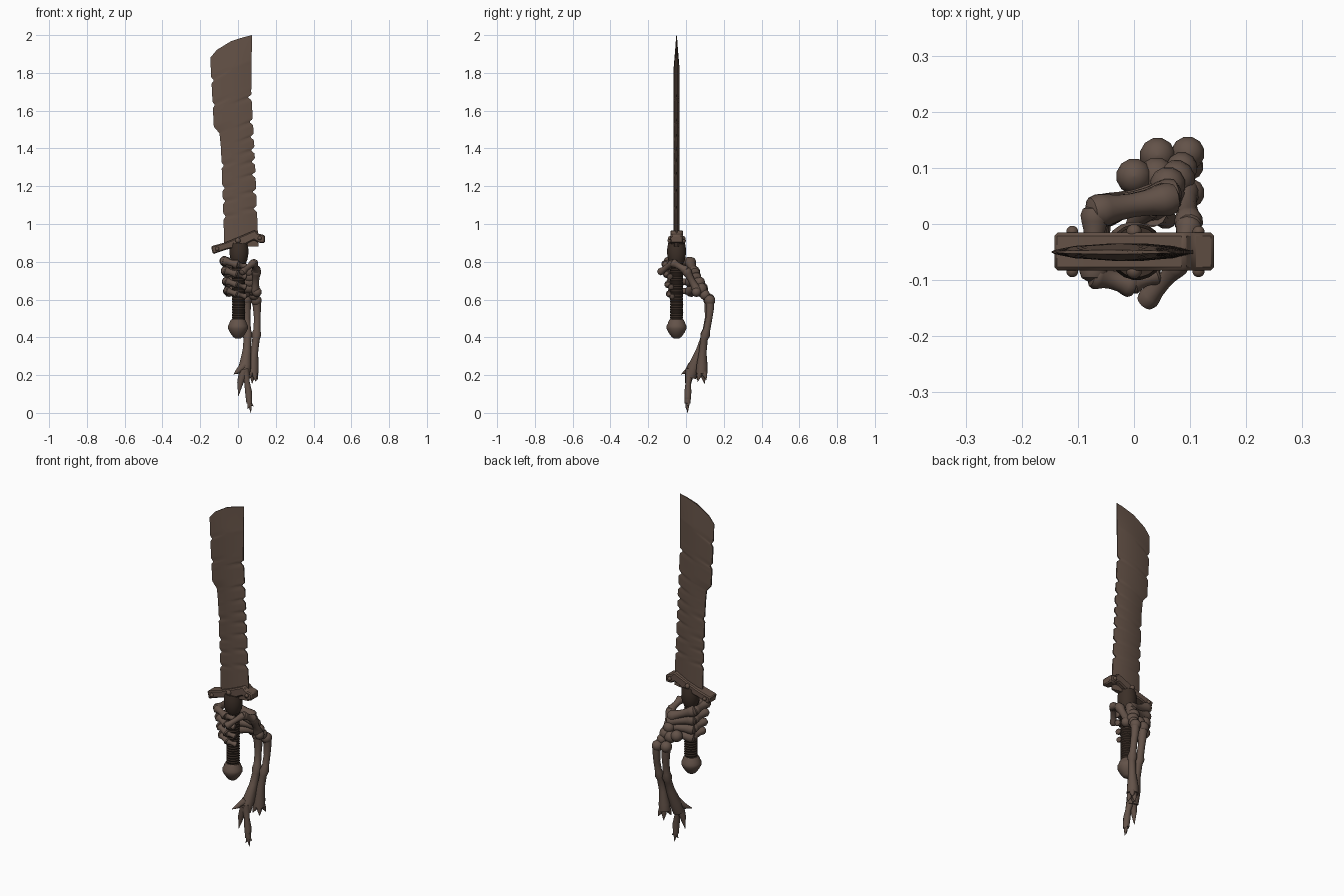
import bpy, bmesh, math
from mathutils import Vector

if "Cube" in bpy.data.objects:
    bpy.data.objects.remove(bpy.data.objects["Cube"])

def material(name, rgb):
    m = bpy.data.materials.new(name)
    m.diffuse_color = (*rgb, 1)
    m.use_nodes = True
    m.node_tree.nodes["Principled BSDF"].inputs["Base Color"].default_value = m.diffuse_color
    return m

BLADE = material("rusted brown", (0.125, 0.082, 0.061))
BONE = material("bone brown", (0.125, 0.085, 0.066))
GRIP = material("dark leather", (0.045, 0.029, 0.021))

def finish(name, bm, mat, angle=40):
    bmesh.ops.recalc_face_normals(bm, faces=bm.faces)
    me = bpy.data.meshes.new(name)
    bm.to_mesh(me)
    bm.free()
    me.materials.append(mat)
    ob = bpy.data.objects.new(name, me)
    bpy.context.collection.objects.link(ob)
    bpy.ops.object.select_all(action='DESELECT')
    ob.select_set(True)
    bpy.context.view_layer.objects.active = ob
    bpy.ops.object.shade_smooth_by_angle(angle=math.radians(angle))
    return ob

def tube_into(bm, pts, radii, seg=12):
    """Round tube through points with a radius at each."""
    pts = [Vector(p) for p in pts]
    rings, side = [], None
    for i, p in enumerate(pts):
        t = (pts[min(i + 1, len(pts) - 1)] - pts[max(i - 1, 0)]).normalized()
        if side is None:
            side = t.orthogonal()
        side = (side - t * side.dot(t)).normalized()
        up = t.cross(side)
        rings.append([bm.verts.new(p + radii[i] * (side * math.cos(a) + up * math.sin(a)))
                      for a in (2 * math.pi * k / seg for k in range(seg))])
    for a, b in zip(rings, rings[1:]):
        for k in range(seg):
            bm.faces.new((a[k], a[(k + 1) % seg], b[(k + 1) % seg], b[k]))
    bm.faces.new(rings[0])
    bm.faces.new(rings[-1])

def bone_into(bm, p, q, r):
    """Bone with a knob at each end and a slim shaft."""
    p, q = Vector(p), Vector(q)
    prof = [(-.09, .4), (-.04, .85), (.06, 1), (.16, .92), (.3, .76), (.5, .7),
            (.7, .76), (.84, .92), (.94, 1), (1.04, .85), (1.09, .4)]
    tube_into(bm, [p.lerp(q, t) for t, _ in prof], [r * s for _, s in prof])

def ball_into(bm, c, r):
    prof = [math.pi * k / 8 for k in range(9)]
    tube_into(bm, [Vector(c) + Vector((0, 0, -r * math.cos(a))) for a in prof],
              [max(r * math.sin(a), .001) for a in prof])

def lathe(name, x, y, prof, mat, seg=20):
    bm = bmesh.new()
    tube_into(bm, [(x, y, z) for z, _ in prof], [r for _, r in prof], seg)
    return finish(name, bm, mat)

def interp(table, z):
    for (z0, x0), (z1, x1) in zip(table, table[1:]):
        if z <= z1:
            return x0 + (x1 - x0) * (z - z0) / (z1 - z0)
    return table[-1][1]

# Blade: lens section lofted upward, chipped along both edges
YB = -0.05
LEFT = [(.88, -.072), (1.4, -.09), (1.48, -.098), (1.515, -.128), (1.88, -.147)]
RIGHT = [(.88, .108), (1.4, .087), (1.7, .07), (2.0, .074)]
CHIP_R = [1.08, 1.17, 1.26, 1.33, 1.39, 1.46, 1.54, 1.67]
CHIP_L = [1.04, 1.12, 1.19, 1.31, 1.63, 1.76]

def chip(z, spots, depth):
    return max(max(0, depth * (1 - abs(z - s) / .016)) for s in spots)

bm = bmesh.new()
rows, N = [], 150
for i in range(N + 1):
    t = i / N
    zl, zr = .88 + 1.0 * t, .88 + 1.12 * t
    xl = interp(LEFT, zl) + chip(zl, CHIP_L, .013)
    xr = interp(RIGHT, zr) - chip(zr, CHIP_R, .02)
    taper = min(1, (1 - t) / .16 + .25)
    front, back = [], []
    for u, th in ((0, .004), (.16, .011), (.5, .0155), (.8, .011), (1, .003)):
        z = zl + (zr - zl) * u + .03 * t ** 6 * math.sin(math.pi * u ** .7)
        x = xl + (xr - xl) * u
        front.append(bm.verts.new((x, YB - th * taper, z)))
        back.append(bm.verts.new((x, YB + th * taper, z)))
    rows.append(front + back[::-1])
for a, b in zip(rows, rows[1:]):
    for k in range(10):
        bm.faces.new((a[k], a[(k + 1) % 10], b[(k + 1) % 10], b[k]))
bm.faces.new(rows[0])
bm.faces.new(rows[-1])
finish("blade", bm, BLADE, 30)

# Guard: slanted crooked bar with hooked ends
outline = [(-.143, .882), (-.06, .905), (.02, .938), (.09, .968), (.105, .95), (.143, .94),
           (.143, .90), (.11, .90), (.085, .915), (.02, .882), (-.06, .865), (-.133, .84)]
bm = bmesh.new()
f = bm.faces.new([bm.verts.new((x, -.083, z)) for x, z in outline])
ext = bmesh.ops.extrude_face_region(bm, geom=[f])
bmesh.ops.translate(bm, verts=[v for v in ext['geom'] if isinstance(v, bmesh.types.BMVert)],
                    vec=(0, .068, 0))
guard = finish("guard", bm, BLADE, 30)
bev = guard.modifiers.new("bevel", 'BEVEL')
bev.width, bev.segments = .006, 1

# Rivets on both faces of the guard
bm = bmesh.new()
for x, z, r in ((-.11, .868, .011), (0, .912, .014), (.115, .925, .011)):
    for y in (-.084, -.014):
        ball_into(bm, (x, y, z), r)
finish("guard_rivets", bm, BLADE)

# Collar, wrapped grip and pommel
lathe("collar", .005, YB, [(.79, .036), (.81, .045), (.84, .05), (.87, .05), (.9, .045)], GRIP)
wrap = []
for i in range(25):
    wrap += [(.47 + i * .014, .033), (.477 + i * .014, .036)]
lathe("grip", .003, YB, wrap, GRIP)
lathe("pommel", .0, YB, [(.393, .012), (.402, .026), (.425, .043), (.445, .053), (.46, .054),
                         (.472, .047), (.485, .043), (.495, .036)], BONE)

# Hand: four curled fingers with back-of-hand bones
fingers, palm = bmesh.new(), bmesh.new()
for i, z in enumerate((.797, .745, .69, .64)):
    s = 1 - .06 * i
    knuckle = (-.07 + .004 * i, .022, z + .003)
    a = (-.072 + .005 * i, -.092 * s, z + .008)
    b = (-.004, -.108 * s, z - .012)
    c = (.04, -.09 * s, z - .024)
    bone_into(fingers, knuckle, a, .026 * s)
    bone_into(fingers, a, b, .024 * s)
    bone_into(fingers, b, c, .019 * s)
    bone_into(palm, knuckle, (.065 + .005 * i, .045 + .008 * i, .69 + .5 * (z - .69)), .031)
finish("fingers", fingers, BONE)
finish("hand_back", palm, BONE)

# Thumb reaching around the front of the grip
bm = bmesh.new()
path = [(.09, .06, .645), (.098, 0, .755), (.082, -.07, .795), (.022, -.137, .745)]
for p, q, r in zip(path, path[1:], (.026, .024, .02)):
    bone_into(bm, p, q, r)
finish("thumb", bm, BONE)

# Wrist bones
bm = bmesh.new()
for c, r in (((.0, .085, .66), .032), ((.04, .085, .645), .034), ((.075, .08, .655), .034),
             ((.1, .055, .64), .026), ((.06, .07, .69), .032), ((.085, .1, .625), .028)):
    ball_into(bm, c, r)
finish("wrist", bm, BONE)

# Forearm: two bones with joint rings, ending in broken splinters
bm = bmesh.new()
ball_into(bm, (.042, .122, .6), .032)
tube_into(bm, [(.042, .12, .6), (.045, .122, .56), (.047, .118, .5), (.049, .108, .44),
               (.05, .102, .415), (.05, .095, .39), (.047, .075, .33), (.038, .045, .25),
               (.03, .025, .19)],
          [.026, .024, .019, .02, .027, .021, .023, .033, .03])
tube_into(bm, [(.03, .03, .25), (.0, .005, .22), (-.022, -.025, .205)], [.022, .014, .001])
tube_into(bm, [(.03, .02, .22), (.012, .012, .16), (.002, .005, .09)], [.026, .017, .001])
tube_into(bm, [(.035, .02, .23), (.048, .012, .16), (.056, .01, .11), (.06, .008, .05)],
          [.024, .015, .019, .016])
for tip in ((.05, .0, .02), (.068, .008, 0), (.082, .012, .035)):
    tube_into(bm, [(.06, .008, .08), (.062, .008, .05), tip], [.016, .012, .001])
finish("forearm_inner", bm, BONE)

bm = bmesh.new()
ball_into(bm, (.096, .126, .595), .03)
tube_into(bm, [(.097, .125, .6), (.1, .128, .56), (.102, .122, .5), (.1, .11, .44),
               (.098, .103, .415), (.095, .096, .39), (.086, .088, .32), (.08, .085, .25),
               (.079, .083, .21)],
          [.024, .022, .018, .019, .026, .02, .021, .03, .031])
for tip in ((.055, .058, .175), (.075, .098, .155), (.103, .108, .175), (.095, .062, .165)):
    base = Vector(tip).lerp(Vector((.079, .083, .23)), .65)
    base.z = .225
    tube_into(bm, [base, base.lerp(Vector(tip), .5), tip], [.018, .013, .001])
finish("forearm_outer", bm, BONE)
